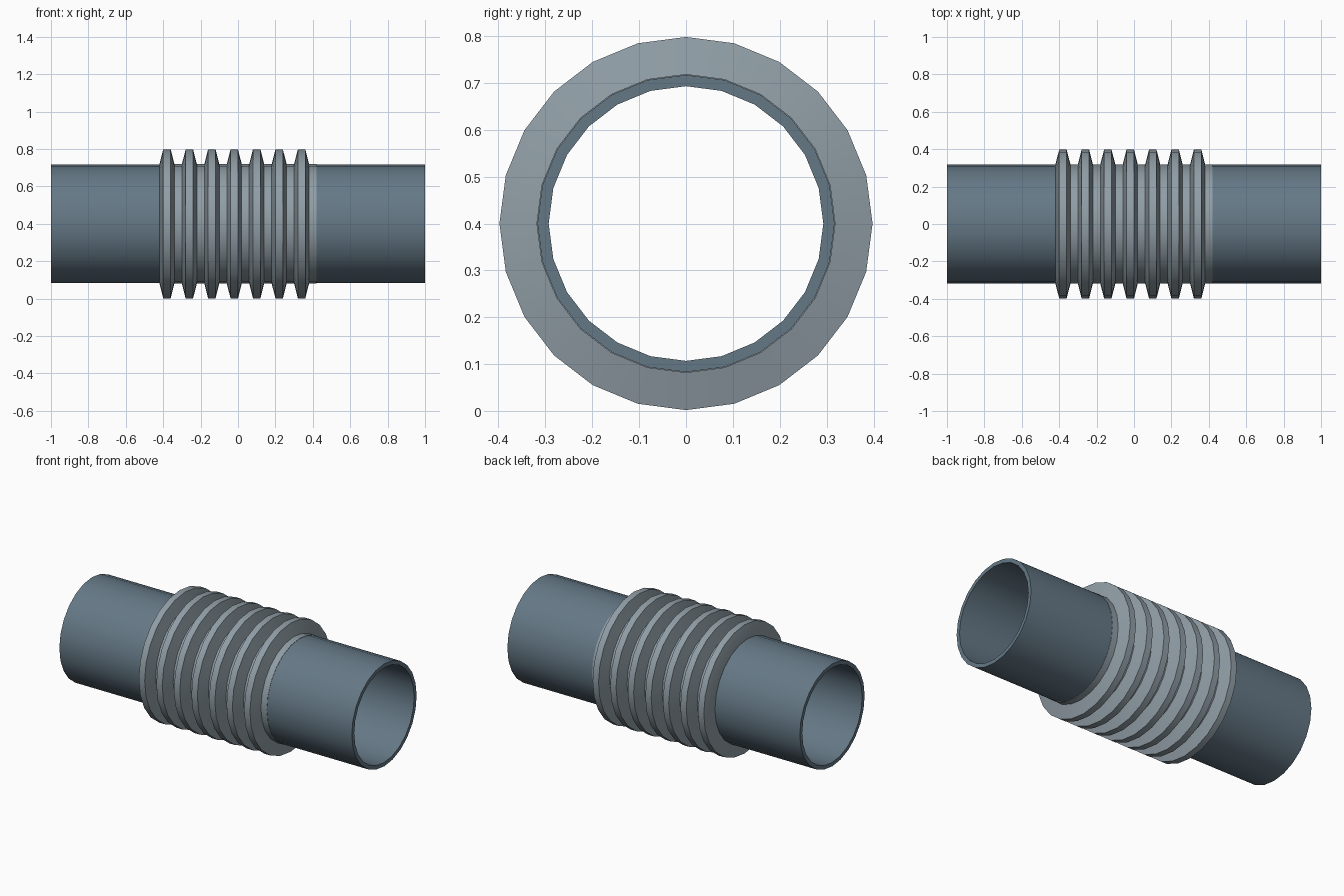
import bpy, bmesh, math

if "Cube" in bpy.data.objects:
    bpy.data.objects.remove(bpy.data.objects["Cube"])

CENTRE_Z = 0.4


def material(name, rgb):
    m = bpy.data.materials.new(name)
    m.diffuse_color = (*rgb, 1)
    m.use_nodes = True
    m.node_tree.nodes["Principled BSDF"].inputs["Base Color"].default_value = m.diffuse_color
    return m


def lathe_x(name, profile, mat, sides, closed=False):
    """Revolve (x, radius) points around the x axis."""
    bm = bmesh.new()
    rings = []
    for x, r in profile:
        ring = []
        for i in range(sides):
            a = 2 * math.pi * i / sides
            ring.append(bm.verts.new((x, r * math.sin(a), r * math.cos(a))))
        rings.append(ring)
    pairs = list(zip(rings, rings[1:]))
    if closed:
        pairs.append((rings[-1], rings[0]))
    for a, b in pairs:
        for i in range(sides):
            j = (i + 1) % sides
            bm.faces.new((a[i], a[j], b[j], b[i]))
    bmesh.ops.recalc_face_normals(bm, faces=bm.faces)
    me = bpy.data.meshes.new(name)
    bm.to_mesh(me)
    bm.free()
    ob = bpy.data.objects.new(name, me)
    ob.location.z = CENTRE_Z
    me.materials.append(mat)
    bpy.context.collection.objects.link(ob)
    bpy.ops.object.select_all(action='DESELECT')
    ob.select_set(True)
    bpy.context.view_layer.objects.active = ob
    bpy.ops.object.shade_smooth_by_angle(angle=math.radians(30))
    return ob


pipe_mat = material("blue_grey_metal", (0.13, 0.19, 0.24))
bellows_mat = material("light_grey_metal", (0.28, 0.34, 0.38))

# Thin-walled pipe running the full length
R_OUT, R_IN = 0.317, 0.293
lathe_x("pipe", [(-1, R_OUT), (1, R_OUT), (1, R_IN), (-1, R_IN)],
        pipe_mat, 24, closed=True)

# Bellows sleeve: seven trapezoid ridges with flat valleys
PEAK, VALLEY = 0.398, 0.319
profile = [(-0.42, R_IN + 0.01)]
for k in range(7):
    x = -0.42 + 0.12 * k
    profile += [(x, VALLEY), (x + 0.02, PEAK), (x + 0.06, PEAK), (x + 0.08, VALLEY)]
profile += [(0.42, VALLEY), (0.42, R_IN + 0.01)]
lathe_x("bellows", profile, bellows_mat, 24, closed=True)
